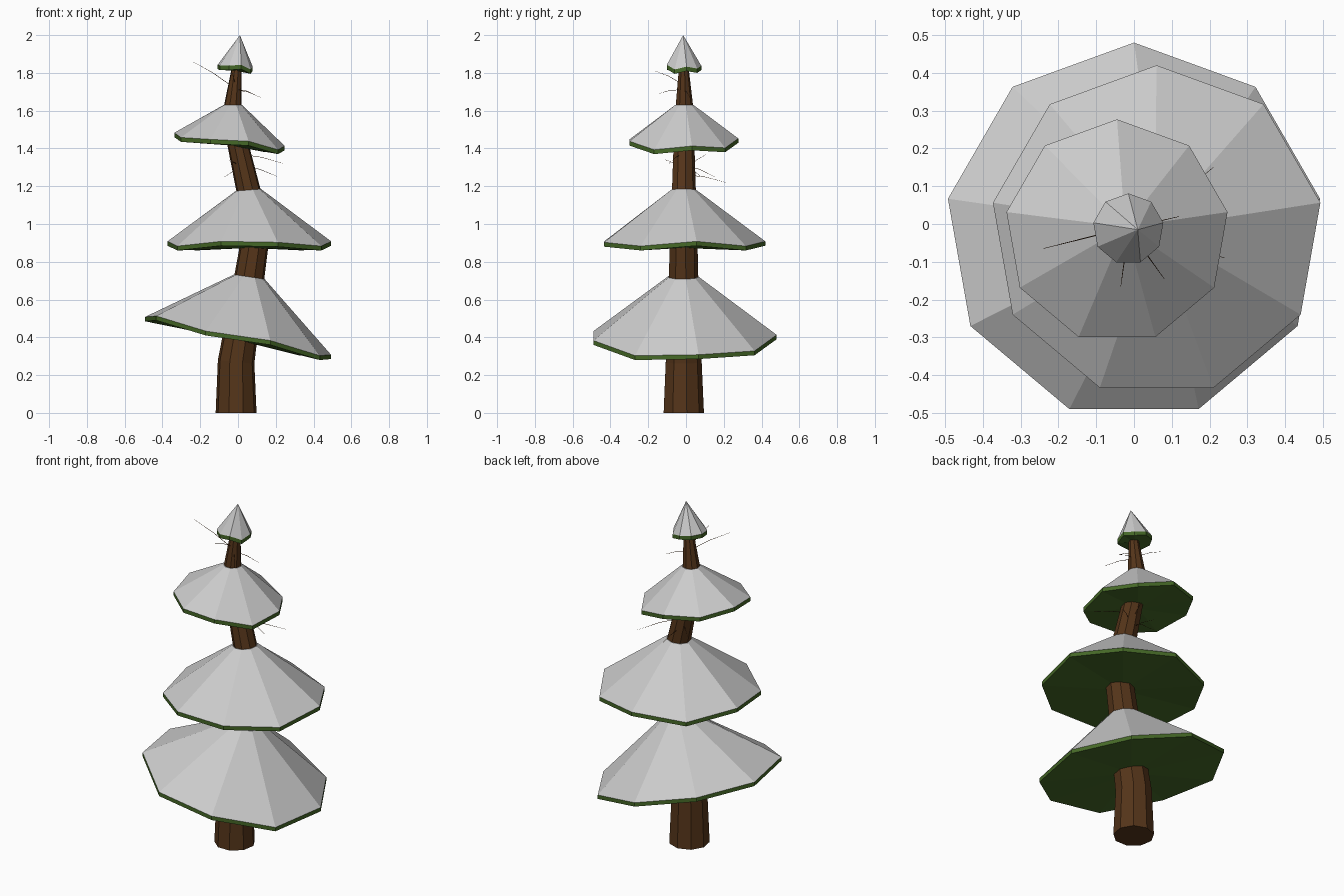
import bpy
import math
from mathutils import Vector

if "Cube" in bpy.data.objects:
    bpy.data.objects.remove(bpy.data.objects["Cube"])

SIDES = 9


def material(name, color):
    m = bpy.data.materials.new(name)
    m.diffuse_color = (*color, 1)
    m.use_nodes = True
    m.node_tree.nodes["Principled BSDF"].inputs["Base Color"].default_value = m.diffuse_color
    return m


BARK = material("bark", (0.09, 0.035, 0.01))
GREEN = material("needle_green", (0.06, 0.14, 0.02))


def add_mesh(name, verts, faces, mat=None):
    me = bpy.data.meshes.new(name)
    me.from_pydata(verts, [], faces)
    me.update()
    ob = bpy.data.objects.new(name, me)
    bpy.context.collection.objects.link(ob)
    if mat:
        me.materials.append(mat)
    return ob


def ring(cx, cy, r, heights, n=SIDES):
    """Counter-clockwise ring starting at +y, with a height for each corner."""
    return [(cx + r * math.cos(math.pi / 2 + math.tau * i / n),
             cy + r * math.sin(math.pi / 2 + math.tau * i / n), heights[i])
            for i in range(n)]


def walls(rings, n=SIDES):
    return [(k * n + i, k * n + (i + 1) % n, (k + 1) * n + (i + 1) % n, (k + 1) * n + i)
            for k in range(rings - 1) for i in range(n)]


# Crooked trunk: x, y, z, radius, slope of the ring along x
path = [(-0.01, -0.015, 0, 0.11, 0), (-0.01, -0.015, 0.27, 0.098, -0.1),
        (0.06, -0.015, 0.72, 0.08, -0.15), (0.10, -0.015, 0.98, 0.074, 0),
        (0.055, -0.013, 1.18, 0.065, 0.08), (-0.018, -0.012, 1.5, 0.054, 0.1),
        (-0.027, -0.01, 1.63, 0.047, 0), (-0.004, -0.013, 1.86, 0.023, 0)]


def trunk_ring(p, grow=0.0):
    x, y, z, r, slope = p
    pts = ring(x, y, r + grow, [z] * SIDES)
    return [(a, b, c + (a - x) * slope) for a, b, c in pts]


verts = [v for p in path for v in trunk_ring(p)]
last = len(verts) - SIDES
add_mesh("trunk", verts, walls(len(path)) + [tuple(reversed(range(SIDES))),
         tuple(range(last, last + SIDES))], BARK)

# Foliage tiers: centre x, y, radius, rim heights, trunk ring at the top (None = point)
tiers = [
    (0, -0.02, 0.50, [.39, .46, .485, .49, .41, .36, .28, .285, .305], path[2]),
    (0.06, -0.02, 0.44, [.885, .86, .885, .86, .885, .88, .86, .885, .86], path[4]),
    (-0.045, -0.02, 0.297, [1.43, 1.44, 1.46, 1.435, 1.425, 1.415, 1.37, 1.39, 1.38], path[6]),
    (-0.015, -0.013, 0.094, [1.815, 1.82, 1.82, 1.815, 1.815, 1.82, 1.795, 1.81, 1.80], None),
]
for t, (cx, cy, r, zs, top) in enumerate(tiers, 1):
    low = ring(cx, cy, r, zs)
    rim = ring(cx, cy, r, [z + 0.023 for z in zs])
    # Snow cap
    if top:
        add_mesh(f"snow_tier_{t}", rim + trunk_ring(top, 0.003),
                 walls(2) + [tuple(range(SIDES, 2 * SIDES))])
    else:
        add_mesh(f"snow_tier_{t}", rim + [(0.01, -0.015, 2.0)],
                 [(i, (i + 1) % SIDES, SIDES) for i in range(SIDES)])
    # Green edge and underside
    centre = (cx, cy, sum(zs) / SIDES)
    add_mesh(f"needles_tier_{t}", low + rim + [centre],
             walls(2) + [(2 * SIDES, (i + 1) % SIDES, i) for i in range(SIDES)], GREEN)

# Hair-thin twigs: start on the trunk, tip
twigs = [((-0.02, -0.01, 1.72), (-0.24, -0.065, 1.86)),
         ((-0.015, -0.02, 1.74), (-0.035, -0.165, 1.81)),
         ((-0.01, -0.02, 1.71), (0.08, -0.145, 1.69)),
         ((-0.01, -0.01, 1.71), (0.12, 0.02, 1.67)),
         ((0.01, -0.02, 1.37), (0.24, -0.09, 1.32)),
         ((0.03, 0.0, 1.31), (0.21, 0.15, 1.25)),
         ((0.03, 0.0, 1.30), (-0.07, 0.08, 1.25)),
         ((0.03, 0.0, 1.26), (0.03, 0.21, 1.22)),
         ((0.02, 0.0, 1.29), (0.04, 0.11, 1.37)),
         ((0.02, -0.02, 1.29), (-0.05, -0.11, 1.34))]
for k, (a, b) in enumerate(twigs, 1):
    a, b = Vector(a), Vector(b)
    turn = (b - a).to_track_quat('Z', 'Y')
    mid = (a + b) / 2 + Vector((0, 0, 0.008))
    pts = [p + turn @ Vector(v) for p, r in ((a, 0.002), (mid, 0.0015), (b, 0.0006))
           for v in ring(0, 0, r, [0] * 3, 3)]
    add_mesh(f"twig_{k}", pts, walls(3, 3) + [(2, 1, 0), (6, 7, 8)], BARK)
